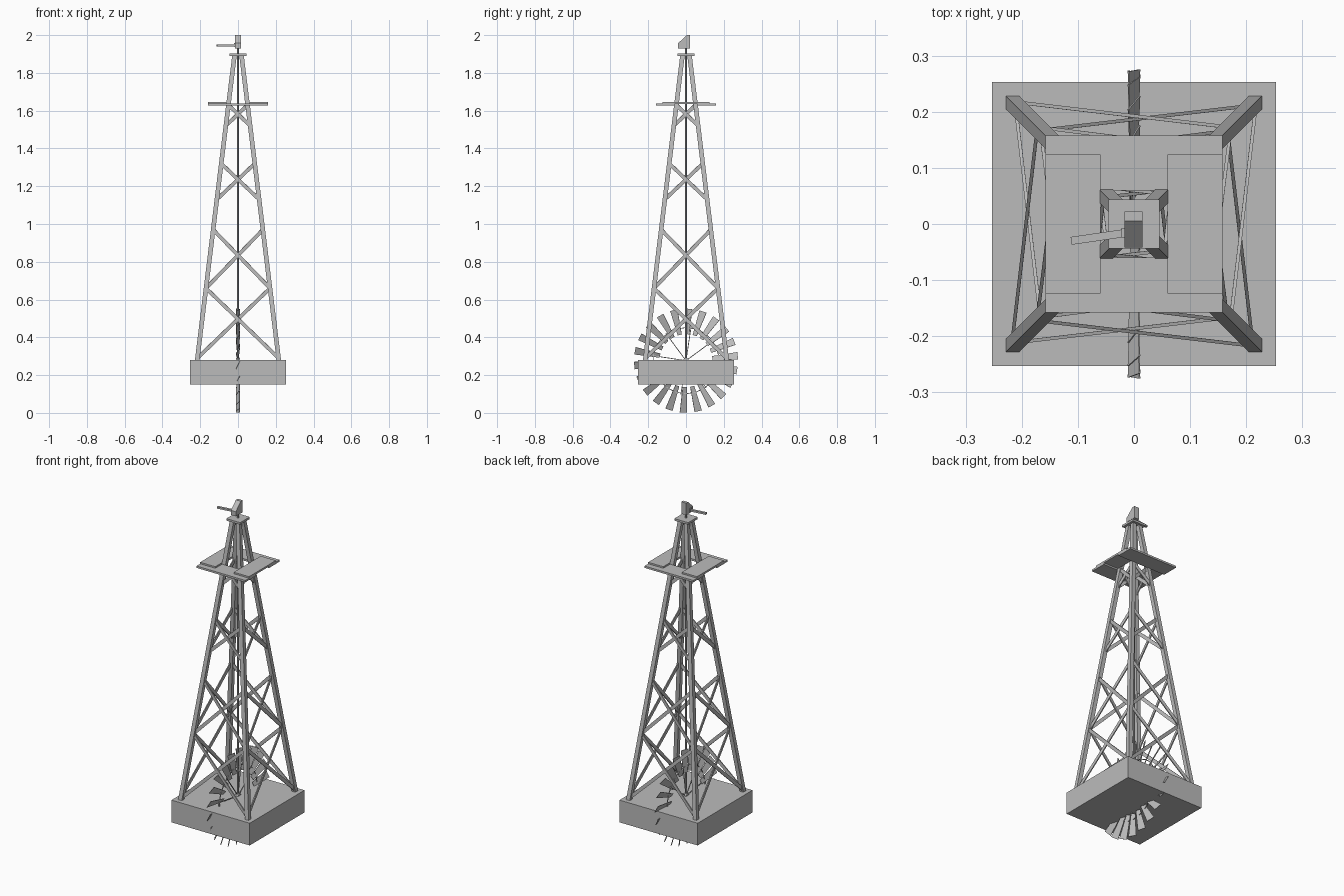
import bpy, bmesh, math
from mathutils import Vector, Matrix

if "Cube" in bpy.data.objects:
    bpy.data.objects.remove(bpy.data.objects["Cube"])

grey = bpy.data.materials.new("weathered grey")
grey.diffuse_color = (0.5, 0.5, 0.5, 1)
grey.use_nodes = True
grey.node_tree.nodes["Principled BSDF"].inputs["Base Color"].default_value = grey.diffuse_color


def finish(name, bm):
    bmesh.ops.recalc_face_normals(bm, faces=bm.faces)
    mesh = bpy.data.meshes.new(name)
    bm.to_mesh(mesh)
    bm.free()
    mesh.materials.append(grey)
    ob = bpy.data.objects.new(name, mesh)
    bpy.context.collection.objects.link(ob)
    return ob


def add_box(bm, lo, hi):
    lo, hi = Vector(lo), Vector(hi)
    m = Matrix.Translation((lo + hi) / 2) @ Matrix.Diagonal((*(hi - lo), 1))
    bmesh.ops.create_cube(bm, size=1, matrix=m)


def add_bar(bm, a, b, width, thick, side):
    """Straight bar from a to b; thick is measured along the side direction."""
    a, b = Vector(a), Vector(b)
    d = (b - a).normalized()
    w = d.cross(Vector(side)).normalized()
    t = w.cross(d)
    rot = Matrix((w, t, d)).transposed().to_4x4()
    m = Matrix.Translation((a + b) / 2) @ rot @ Matrix.Diagonal((width, thick, (b - a).length, 1))
    bmesh.ops.create_cube(bm, size=1, matrix=m)


def box(name, lo, hi):
    bm = bmesh.new()
    add_box(bm, lo, hi)
    return finish(name, bm)


def leg_offset(z):
    return 0.216 - (z - 0.28) * 0.1224


# foundation block
box("base", (-0.253, -0.253, 0.15), (0.253, 0.253, 0.28))

# four leaning legs with level square ends
bm = bmesh.new()
for sx in (-1, 1):
    for sy in (-1, 1):
        rings = []
        for z in (0.275, 1.892):
            c = leg_offset(z)
            rings.append([bm.verts.new((sx * c + 0.012 * i, sy * c + 0.012 * j, z))
                          for i, j in ((-1, -1), (1, -1), (1, 1), (-1, 1))])
        bm.faces.new(rings[0])
        bm.faces.new(rings[1])
        for k in range(4):
            n = (k + 1) % 4
            bm.faces.new((rings[0][k], rings[0][n], rings[1][n], rings[1][k]))
finish("tower_legs", bm)

# crossed braces on all four sides
bm = bmesh.new()
for q in range(4):
    turn = Matrix.Rotation(q * math.pi / 2, 3, 'Z')
    for z0, z1 in ((0.29, 0.66), (0.66, 0.97), (1.13, 1.32), (1.52, 1.63)):
        for s in (-1, 1):
            c0, c1 = leg_offset(z0), leg_offset(z1)
            off = 0.003 * s
            add_bar(bm, turn @ Vector((-s * c0, -c0 + off, z0)),
                    turn @ Vector((s * c1, -c1 + off, z1)),
                    0.019, 0.006, turn @ Vector((0, -1, -0.122)))
finish("cross_braces", bm)

# walkway of two lower planks and two overlapping upper planks
bm = bmesh.new()
for s in (-1, 1):
    y0, y1 = sorted((0.06 * s, 0.158 * s))
    add_box(bm, (-0.158, y0, 1.627), (0.158, y1, 1.638))
    add_box(bm, (y0, -0.124, 1.636), (y1, 0.124, 1.647))
finish("platform_planks", bm)

# top plate, pump rod and gearbox
box("top_plate", (-0.045, -0.044, 1.89), (0.045, 0.044, 1.902))
bm = bmesh.new()
bmesh.ops.create_cone(bm, segments=8, radius1=0.005, radius2=0.005, depth=1.66, cap_ends=True,
                      matrix=Matrix.Translation((0, 0, 1.11)))
finish("central_rod", bm)

bm = bmesh.new()
profile = ((-0.042, 1.93), (0.022, 1.93), (0.022, 2.0), (0.005, 2.0), (-0.042, 1.957))
sides = [[bm.verts.new((x, y, z)) for y, z in profile] for x in (-0.017, 0.015)]
for ring in sides:
    bm.faces.new(ring)
for k in range(5):
    n = (k + 1) % 5
    bm.faces.new((sides[0][k], sides[0][n], sides[1][n], sides[1][k]))
finish("gearbox", bm)

# tail arm with its socket
bm = bmesh.new()
add_bar(bm, (-0.015, -0.016, 1.945), (-0.112, -0.03, 1.945), 0.014, 0.010, (0, 0, 1))
add_box(bm, (-0.022, -0.024, 1.936), (-0.015, -0.007, 1.958))
finish("tail_arm", bm)

# wheel: pitched tapered blades, spokes, ring and hub
centre = Vector((0, 0, 0.2765))
blades = 22
bm = bmesh.new()
for i in range(blades):
    a = math.radians(-2.8) + i * math.tau / blades
    radial = Vector((0, math.sin(-a), math.cos(a)))
    tangent = Vector((0, math.cos(a), math.sin(a)))
    across = (tangent * 0.88 + Vector((0.46, 0, 0))).normalized()
    normal = radial.cross(across)
    rings = []
    for r, half in ((0.14, 0.012), (0.275, 0.022)):
        rings.append([bm.verts.new(centre + radial * r + across * half * u + normal * 0.0012 * v)
                      for u, v in ((-1, -1), (1, -1), (1, 1), (-1, 1))])
    bm.faces.new(rings[0])
    bm.faces.new(rings[1])
    for k in range(4):
        n = (k + 1) % 4
        bm.faces.new((rings[0][k], rings[0][n], rings[1][n], rings[1][k]))
finish("wheel_blades", bm)

bm = bmesh.new()
for i in range(blades):
    p, q = [centre + 0.175 * Vector((0, math.sin(t), math.cos(t)))
            for t in (i * math.tau / blades, (i + 1) * math.tau / blades)]
    add_bar(bm, p, q, 0.004, 0.004, (1, 0, 0))
for i in range(8):
    t = i * math.tau / 8 + 0.15
    add_bar(bm, centre, centre + 0.18 * Vector((0, math.sin(t), math.cos(t))), 0.004, 0.004, (1, 0, 0))
bmesh.ops.create_cone(bm, segments=12, radius1=0.015, radius2=0.015, depth=0.02, cap_ends=True,
                      matrix=Matrix.Translation(centre) @ Matrix.Rotation(math.pi / 2, 4, 'Y'))
finish("wheel_frame", bm)
